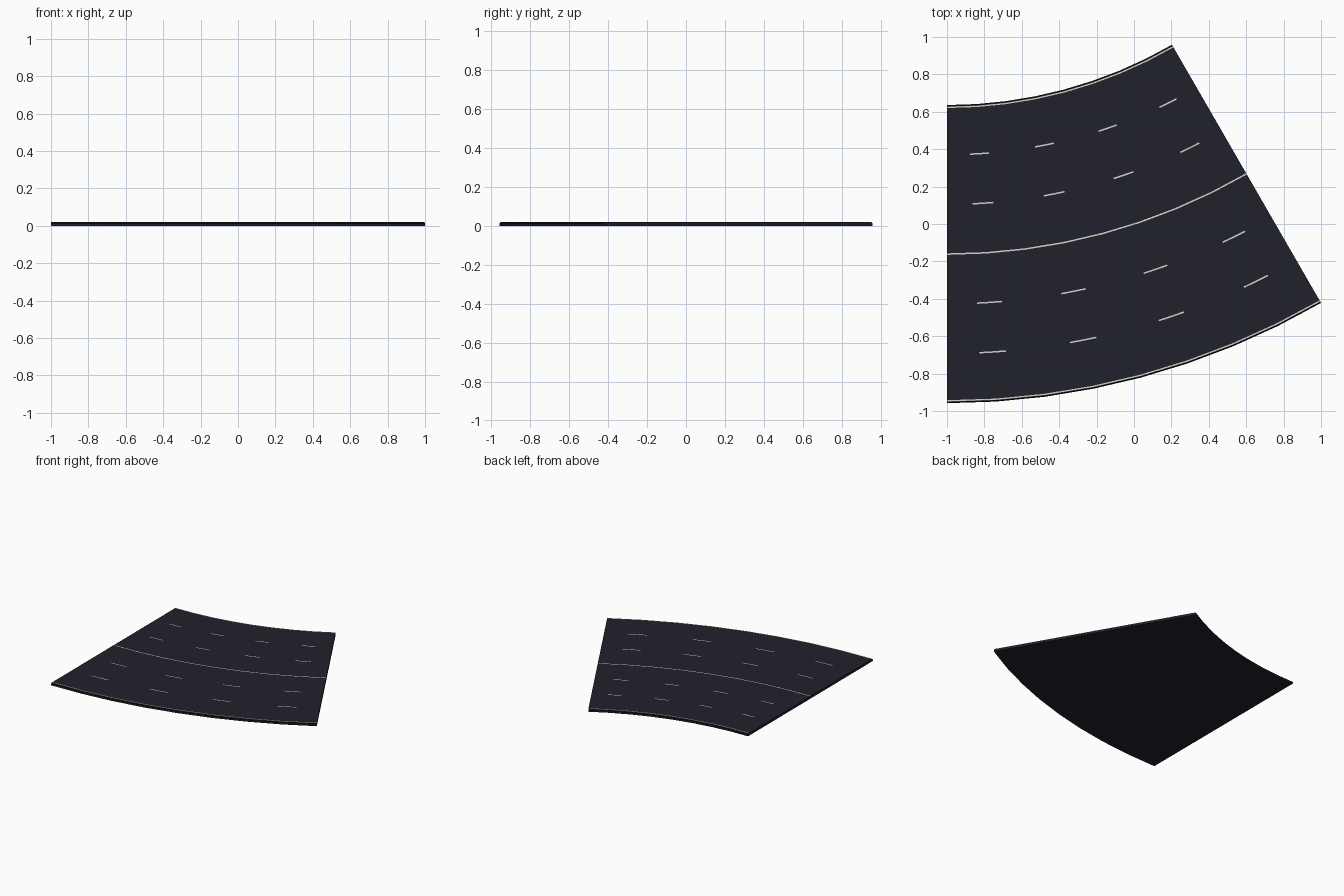
import bpy, bmesh, math

if "Cube" in bpy.data.objects:
    bpy.data.objects.remove(bpy.data.objects["Cube"])

# Road bend: 30 degree arc around a point on the left edge
CX, CY = -1.0, 3.042
R_IN, R_OUT = 2.406, 4.0
SWEEP, STEPS = 30.0, 8
TOP = 0.02
LANE = (R_OUT - R_IN) / 6


def material(name, rgb):
    m = bpy.data.materials.new(name)
    m.diffuse_color = (*rgb, 1)
    m.use_nodes = True
    m.node_tree.nodes["Principled BSDF"].inputs["Base Color"].default_value = m.diffuse_color
    return m


asphalt = material("dark asphalt", (0.0155, 0.0150, 0.0255))
black = material("black kerb", (0.005, 0.005, 0.006))
paint = material("off white paint", (0.66, 0.66, 0.60))


def sweep(name, profile, mats, a0=0.0, a1=SWEEP, steps=STEPS, rim=()):
    """Sweep a closed (radius, z) profile along the bend; rim = profile edges using the second material."""
    bm = bmesh.new()
    rings = []
    for i in range(steps + 1):
        a = math.radians(a0 + (a1 - a0) * i / steps)
        rings.append([bm.verts.new((CX + r * math.sin(a), CY - r * math.cos(a), z))
                      for r, z in profile])
    n = len(profile)
    for p, q in zip(rings, rings[1:]):
        for k in range(n):
            f = bm.faces.new((p[k], p[(k + 1) % n], q[(k + 1) % n], q[k]))
            f.material_index = 1 if k in rim else 0
    bm.faces.new(rings[0])
    bm.faces.new(rings[-1][::-1])
    bmesh.ops.recalc_face_normals(bm, faces=bm.faces[:])
    me = bpy.data.meshes.new(name)
    bm.to_mesh(me)
    bm.free()
    for m in mats:
        me.materials.append(m)
    ob = bpy.data.objects.new(name, me)
    bpy.context.collection.objects.link(ob)
    return ob


def stripe(name, r, width, a0=0.0, a1=SWEEP, steps=STEPS):
    w = width / 2
    z0, z1 = TOP - 0.001, TOP + 0.001
    sweep(name, [(r - w, z0), (r + w, z0), (r + w, z1), (r - w, z1)], [paint], a0, a1, steps)


# Road slab with black chamfered edges
C = 0.007
sweep("road_slab",
      [(R_IN, 0), (R_OUT, 0), (R_OUT, TOP - C), (R_OUT - C, TOP), (R_IN + C, TOP), (R_IN, TOP - C)],
      [asphalt, black], rim=(2, 4))

# Solid lines along both edges and the middle
stripe("inner_edge_line", R_IN + 0.012, 0.008)
stripe("outer_edge_line", R_OUT - 0.012, 0.008)
stripe("centre_line", R_IN + 3 * LANE, 0.008)

# Dashed lane lines
for lane in (1, 2, 4, 5):
    for d in range(4):
        mid = 3.75 + 7.5 * d
        stripe(f"lane_dash_{lane}_{d + 1}", R_IN + lane * LANE, 0.008, mid - 1.1, mid + 1.1, 2)
